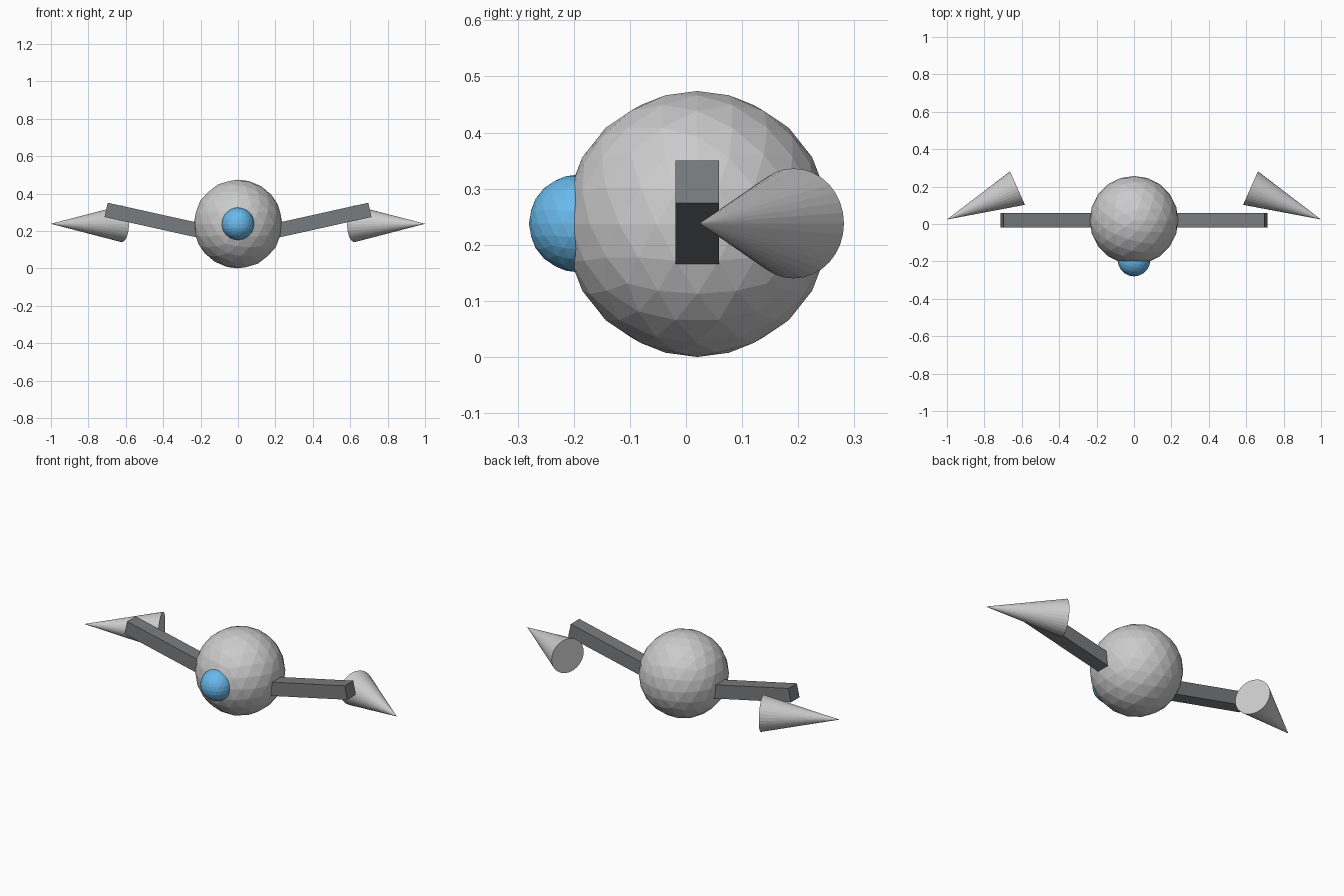
import bpy
from mathutils import Vector, Matrix

if "Cube" in bpy.data.objects:
    bpy.data.objects.remove(bpy.data.objects["Cube"])


def material(name, color):
    mat = bpy.data.materials.new(name)
    mat.diffuse_color = color
    mat.use_nodes = True
    mat.node_tree.nodes["Principled BSDF"].inputs["Base Color"].default_value = mat.diffuse_color
    return mat


def ball(name, location, radius, mat=None):
    bpy.ops.mesh.primitive_ico_sphere_add(subdivisions=3, radius=radius, location=location)
    ob = bpy.context.object
    ob.name = name
    if mat:
        ob.data.materials.append(mat)
    return ob


def side(sign):
    return "right" if sign > 0 else "left"


dark = material("dark_grey", (0.19, 0.2, 0.21, 1))
blue = material("blue", (0.14, 0.49, 0.84, 1))

# Round body with a blue eye on the front
ball("body", (0, 0.02, 0.237), 0.237)
ball("eye", (0, -0.193, 0.238), 0.087, blue)

for s in (1, -1):
    # Square arm rising outwards from the body
    outer = Vector((s * 0.705, 0.02, 0.3125))
    inner = Vector((s * 0.12, 0.02, 0.183))
    along = outer - inner
    bpy.ops.mesh.primitive_cube_add(size=1)
    arm = bpy.context.object
    arm.name = side(s) + "_arm"
    arm.data.transform(Matrix.Diagonal((along.length, 0.078, 0.078, 1)))
    arm.rotation_mode = 'QUATERNION'
    arm.rotation_quaternion = Vector((s, 0, 0)).rotation_difference(along)
    arm.location = (outer + inner) / 2
    arm.data.materials.append(dark)

    # Cone pointing outwards and slightly forwards
    base = Vector((s * 0.623, 0.192, 0.238))
    tip = Vector((s * 1.0, 0.024, 0.238))
    axis = tip - base
    bpy.ops.mesh.primitive_cone_add(vertices=32, radius1=0.098, radius2=0, depth=axis.length)
    cone = bpy.context.object
    cone.name = side(s) + "_cone"
    cone.rotation_mode = 'QUATERNION'
    cone.rotation_quaternion = axis.to_track_quat('Z', 'Y')
    cone.location = (base + tip) / 2
